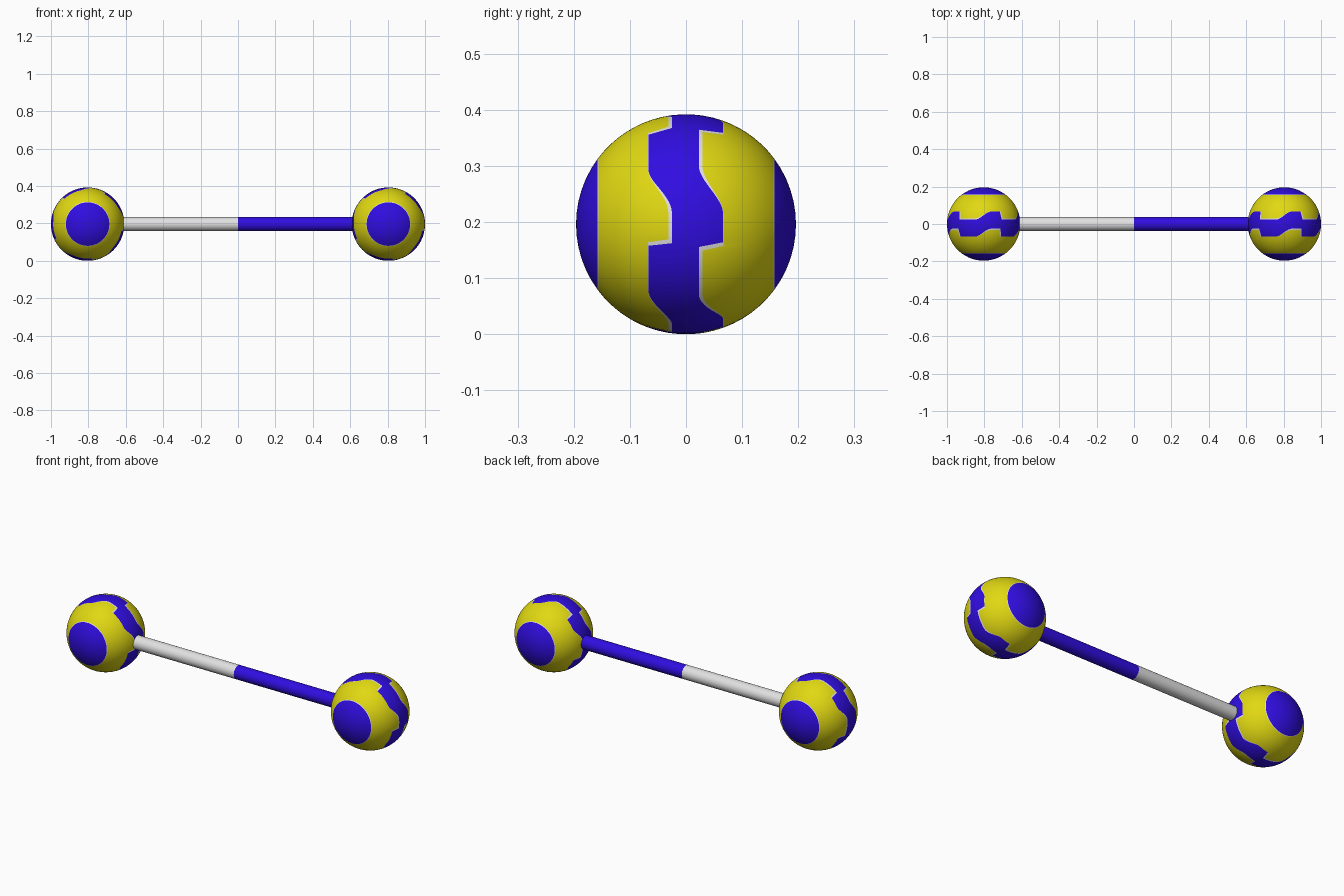
import bpy, bmesh, math
from mathutils import Matrix

if "Cube" in bpy.data.objects:
    bpy.data.objects.remove(bpy.data.objects["Cube"])

R = 0.196          # ball radius
CX = 0.804         # ball centre offset
ROD = 0.037        # rod radius
CAP = 0.158        # |y| where the blue caps begin
COLS = 180


def material(name, rgb):
    m = bpy.data.materials.new(name)
    m.diffuse_color = (*rgb, 1)
    m.use_nodes = True
    m.node_tree.nodes["Principled BSDF"].inputs["Base Color"].default_value = m.diffuse_color
    return m


YELLOW = material("yellow", (0.75, 0.69, 0.006))
BLUE = material("blue", (0.03, 0.004, 0.75))
WHITE = material("white", (0.75, 0.75, 0.75))


def wave(deg):
    """Five repeats round the ball: sudden rise, flat, gentle fall, flat."""
    p = (deg + 11) % 72
    if p <= 17:
        return 1.0
    if p >= 43:
        return 0.0
    t = (p - 17) / 26
    return 1 - t * t * (3 - 2 * t)


def sections(deg):
    """(from y, to y, steps, material slot) going from the back pole forward."""
    w = wave(deg)
    ahead, behind = wave(deg + 2.5), wave(deg - 2.5)
    up, low = 0.023 + 0.043 * w, -0.067 + 0.042 * w
    up2 = max(up + 0.006 * (1 - w), 0.023 + 0.043 * ahead) + 0.0005
    low2 = min(low - 0.006 * w, -0.067 + 0.042 * behind) - 0.0005
    return [(R, CAP, 6, 1), (CAP, CAP - 0.002, 1, 2), (CAP - 0.002, up2, 8, 0),
            (up2, up, 1, 2), (up, low, 5, 1), (low, low2, 1, 2),
            (low2, 0.002 - CAP, 8, 0), (0.002 - CAP, -CAP, 1, 2), (-CAP, -R, 6, 1)]


def finish(bm, name, mats):
    bmesh.ops.recalc_face_normals(bm, faces=bm.faces)
    me = bpy.data.meshes.new(name)
    bm.to_mesh(me)
    bm.free()
    for m in mats:
        me.materials.append(m)
    ob = bpy.data.objects.new(name, me)
    bpy.context.collection.objects.link(ob)
    return ob


def ball(name, x):
    bm = bmesh.new()
    poles = [bm.verts.new((0, R, 0)), bm.verts.new((0, -R, 0))]
    columns, slots = [], []
    for i in range(COLS):
        deg = 360 * i / COLS
        a = math.radians(deg)
        lat, slots = [], []
        for y0, y1, n, slot in sections(deg):
            a0, a1 = math.asin(y0 / R), math.asin(y1 / R)
            lat += [a0 + (a1 - a0) * (k + 1) / n for k in range(n)]
            slots += [slot] * n
        col = [poles[0]]
        for b in lat[:-1]:
            r = R * math.cos(b)
            col.append(bm.verts.new((r * math.cos(a), R * math.sin(b), r * math.sin(a))))
        columns.append(col + [poles[1]])
    for i in range(COLS):
        c, d = columns[i], columns[(i + 1) % COLS]
        for k, slot in enumerate(slots):
            ring = list(dict.fromkeys([c[k], c[k + 1], d[k + 1], d[k]]))
            f = bm.faces.new(ring)
            f.material_index = slot
            f.smooth = True
    ob = finish(bm, name, [YELLOW, BLUE, WHITE])
    ob.location = (x, 0, R)


def rod(name, x0, x1, mat):
    bm = bmesh.new()
    place = Matrix.Translation(((x0 + x1) / 2, 0, R)) @ Matrix.Rotation(math.pi / 2, 4, 'Y')
    bmesh.ops.create_cone(bm, cap_ends=True, segments=32, radius1=ROD, radius2=ROD,
                          depth=abs(x1 - x0), matrix=place)
    for f in bm.faces:
        f.smooth = len(f.verts) == 4
    for e in bm.edges:
        e.smooth = all(len(f.verts) == 4 for f in e.link_faces)
    finish(bm, name, [mat])


# painted balls at both ends
ball("left_ball", -CX)
ball("right_ball", CX)
# two-tone connecting rod
rod("left_rod", -0.63, 0, WHITE)
rod("right_rod", 0, 0.63, BLUE)
